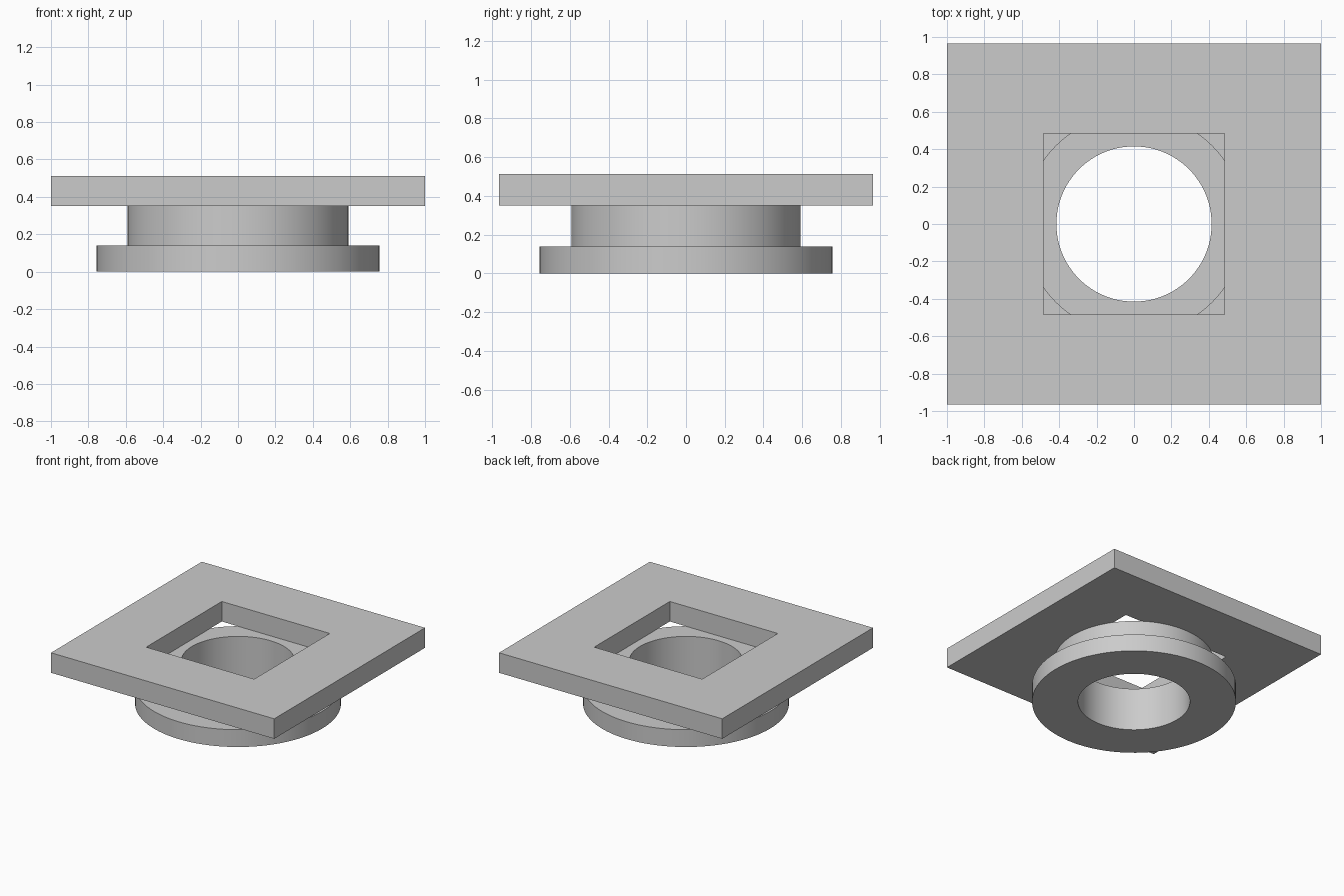
import bpy
import bmesh
import math

cube = bpy.data.objects.get("Cube")
if cube:
    bpy.data.objects.remove(cube, do_unlink=True)

grey = bpy.data.materials.new("light_grey")
grey.use_nodes = True
colour = (0.6, 0.6, 0.6, 1)
grey.diffuse_color = colour
grey.node_tree.nodes["Principled BSDF"].inputs["Base Color"].default_value = colour


def add_object(name, bm):
    bmesh.ops.recalc_face_normals(bm, faces=bm.faces)
    mesh = bpy.data.meshes.new(name)
    bm.to_mesh(mesh)
    bm.free()
    mesh.materials.append(grey)
    obj = bpy.data.objects.new(name, mesh)
    bpy.context.collection.objects.link(obj)
    return obj


def extrude_rings(bm, rings):
    """Join successive closed loops of points, the last back to the first."""
    loops = [[bm.verts.new(p) for p in ring] for ring in rings]
    for a, b in zip(loops, loops[1:] + loops[:1]):
        n = len(a)
        for i in range(n):
            j = (i + 1) % n
            bm.faces.new((a[i], a[j], b[j], b[i]))


def rectangle(x, y, z):
    return [(-x, -y, z), (x, -y, z), (x, y, z), (-x, y, z)]


def circle(r, z, n=96):
    return [(r * math.cos(math.tau * i / n), r * math.sin(math.tau * i / n), z)
            for i in range(n)]


FLANGE_TOP, PLATE_BOTTOM, PLATE_TOP = 0.14, 0.35, 0.512
BORE, NECK, FLANGE = 0.415, 0.592, 0.756
HOLE = 0.484

# Rectangular top plate with a square opening
bm = bmesh.new()
extrude_rings(bm, [rectangle(1, 0.965, PLATE_BOTTOM), rectangle(1, 0.965, PLATE_TOP),
                   rectangle(HOLE, HOLE, PLATE_TOP), rectangle(HOLE, HOLE, PLATE_BOTTOM)])
add_object("top_plate", bm)

# Round collar: wide flange and narrower neck around a straight bore
bm = bmesh.new()
profile = [(BORE, 0), (FLANGE, 0), (FLANGE, FLANGE_TOP),
           (NECK, FLANGE_TOP), (NECK, PLATE_BOTTOM), (BORE, PLATE_BOTTOM)]
extrude_rings(bm, [circle(r, z) for r, z in profile])
collar = add_object("flanged_collar", bm)

bpy.ops.object.select_all(action="DESELECT")
collar.select_set(True)
bpy.context.view_layer.objects.active = collar
bpy.ops.object.shade_smooth_by_angle(angle=math.radians(30))
